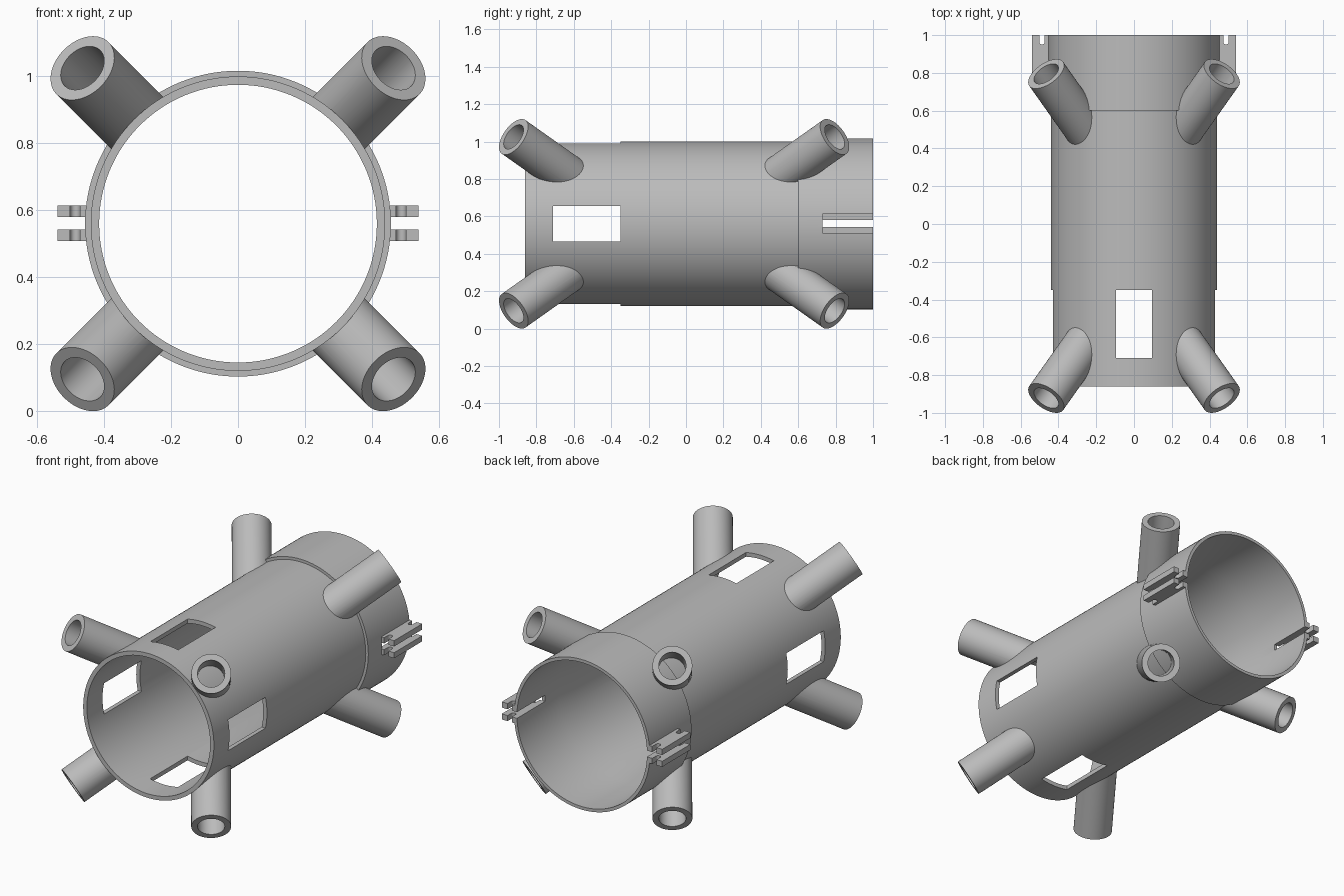
import bpy, bmesh, math
from mathutils import Matrix, Vector

cube = bpy.data.objects.get("Cube")
if cube:
    bpy.data.objects.remove(cube, do_unlink=True)

AXIS_Z = 0.56      # height of the main tube axis
BODY_R = 0.44

grey = bpy.data.materials.new("plain grey")
grey.use_nodes = True
grey.diffuse_color = (0.5, 0.5, 0.5, 1)
grey.node_tree.nodes["Principled BSDF"].inputs["Base Color"].default_value = (0.5, 0.5, 0.5, 1)


def add_object(name, bm):
    bmesh.ops.recalc_face_normals(bm, faces=bm.faces)
    mesh = bpy.data.meshes.new(name)
    bm.to_mesh(mesh)
    bm.free()
    mesh.materials.append(grey)
    obj = bpy.data.objects.new(name, mesh)
    bpy.context.collection.objects.link(obj)
    return obj


def lathe(name, profile, matrix, segments):
    """Spin a closed (radius, height) outline about local z, then place it."""
    bm = bmesh.new()
    rings = []
    for i in range(segments):
        a = 2 * math.pi * i / segments
        rings.append([bm.verts.new(matrix @ Vector((r * math.cos(a), r * math.sin(a), h)))
                      for r, h in profile])
    n = len(profile)
    for i in range(segments):
        a, b = rings[i], rings[(i + 1) % segments]
        for j in range(n):
            k = (j + 1) % n
            bm.faces.new((a[j], b[j], b[k], a[k]))
    return add_object(name, bm)


def box(name, low, high):
    bm = bmesh.new()
    bmesh.ops.create_cube(bm, size=1)
    low, high = Vector(low), Vector(high)
    for v in bm.verts:
        v.co = (low + high) / 2 + v.co * (high - low)
    return add_object(name, bm)


def cut(obj, cutter):
    mod = obj.modifiers.new("cut", 'BOOLEAN')
    mod.operation = 'DIFFERENCE'
    mod.solver = 'EXACT'
    mod.object = cutter
    bpy.ops.object.select_all(action='DESELECT')
    bpy.context.view_layer.objects.active = obj
    obj.select_set(True)
    bpy.ops.object.modifier_apply(modifier=mod.name)


def smooth(obj):
    bpy.ops.object.select_all(action='DESELECT')
    bpy.context.view_layer.objects.active = obj
    obj.select_set(True)
    bpy.ops.object.shade_smooth_by_angle(angle=math.radians(25))


# Main tube with a wider rear socket
along_y = Matrix.Translation((0, 0, AXIS_Z)) @ Matrix.Rotation(-math.pi / 2, 4, 'X')
body = lathe("main_tube", [(0.415, -0.86), (BODY_R, -0.86), (BODY_R, 0.6), (0.457, 0.6),
                           (0.457, 1.0), (0.438, 1.0), (0.438, 0.6), (0.415, 0.48)],
             along_y, 128)

# Four windows near the front and a clamp slot on each side at the rear
w = 0.094
cutters = [
    box("side_window_cutter", (-0.6, -0.71, AXIS_Z - w), (0.6, -0.35, AXIS_Z + w)),
    box("top_window_cutter", (-w, -0.71, AXIS_Z - 0.6), (w, -0.35, AXIS_Z + 0.6)),
    box("slot_cutter", (-0.6, 0.73, 0.542), (0.6, 1.1, 0.58)),
]
for c in cutters:
    cut(body, c)
smooth(body)

# Eight slanted hollow legs, trimmed to the tube wall
core_bm = bmesh.new()
bmesh.ops.create_cone(core_bm, cap_ends=True, segments=128, radius1=BODY_R - 0.001,
                      radius2=BODY_R - 0.001, depth=3, matrix=along_y)
core = add_object("leg_trim_cutter", core_bm)
cutters.append(core)

for end, sy, tip_y in (("front", -1, -0.922), ("rear", 1, 0.795)):
    for side, sx in (("left", 1), ("right", -1)):
        for level, sz in (("upper", 1), ("lower", -1)):
            tip = Vector((sx * 0.465, tip_y, AXIS_Z + sz * 0.465))
            out = Vector((sx * 0.5, sy * math.sqrt(0.5), sz * 0.5))
            place = Matrix.Translation(tip) @ out.to_track_quat('Z', 'Y').to_matrix().to_4x4()
            leg = lathe(f"{end}_{level}_{side}_leg",
                        [(0.11, 0), (0.075, 0), (0.075, -0.5), (0.11, -0.5)], place, 64)
            cut(leg, core)
            smooth(leg)


# Clamp tabs: flat bars with a rounded notch at each end
def clamp_tab(name, sx, z0, z1):
    y0, y1, notch_x, r, depth = 0.73, 1.0, 0.487, 0.0145, 0.05
    arc = [math.pi * i / 8 for i in range(9)]
    pts = [(0.448, y0), (notch_x - r, y0)]
    pts += [(notch_x - r * math.cos(a), y0 + depth - r + r * math.sin(a)) for a in arc]
    pts += [(notch_x + r, y0), (0.54, y0), (0.54, y1), (notch_x + r, y1)]
    pts += [(notch_x + r * math.cos(a), y1 - depth + r - r * math.sin(a)) for a in arc]
    pts += [(notch_x - r, y1), (0.448, y1)]
    bm = bmesh.new()
    face = bm.faces.new([bm.verts.new((sx * x, y, z0)) for x, y in pts])
    new = bmesh.ops.extrude_face_region(bm, geom=[face])["geom"]
    bmesh.ops.translate(bm, vec=(0, 0, z1 - z0),
                        verts=[g for g in new if isinstance(g, bmesh.types.BMVert)])
    smooth(add_object(name, bm))


for side, sx in (("left", 1), ("right", -1)):
    clamp_tab(f"upper_{side}_clamp_tab", sx, 0.58, 0.615)
    clamp_tab(f"lower_{side}_clamp_tab", sx, 0.508, 0.542)

# Cutters are no longer needed
for c in cutters:
    bpy.data.objects.remove(c, do_unlink=True)
